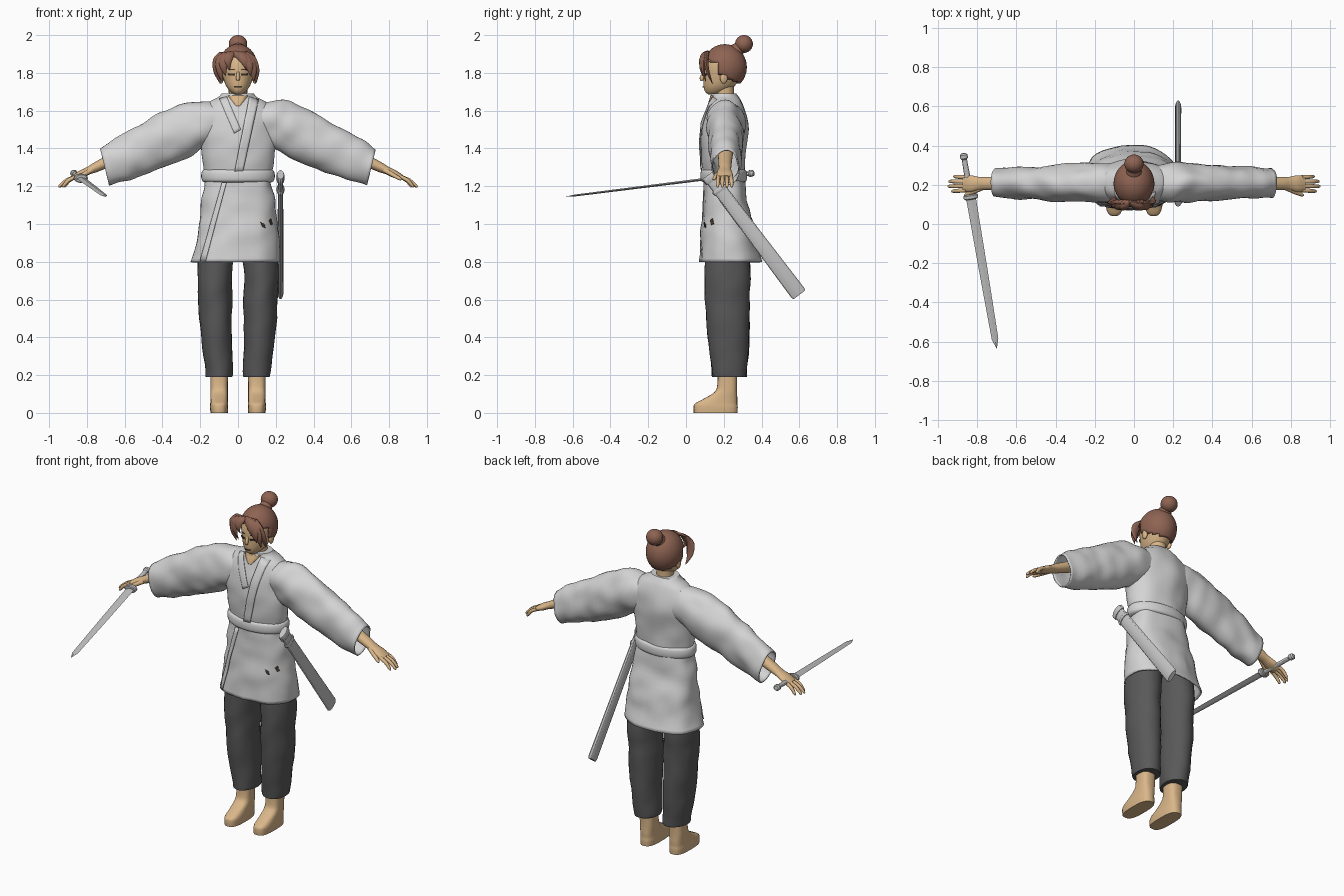
import bpy, bmesh, math
from mathutils import Vector, Matrix, noise
from mathutils.bvhtree import BVHTree

if "Cube" in bpy.data.objects:
    bpy.data.objects.remove(bpy.data.objects["Cube"])


def material(name, r, g, b):
    mat = bpy.data.materials.new(name)
    mat.use_nodes = True
    mat.diffuse_color = (r, g, b, 1)
    mat.node_tree.nodes["Principled BSDF"].inputs["Base Color"].default_value = (r, g, b, 1)
    return mat


SKIN = material("skin", .7, .47, .25)
HAIR = material("brown hair", .27, .125, .085)
CLOTH = material("pale cloth", .66, .66, .66)
TROUSER = material("dark cloth", .1, .1, .1)
METAL = material("grey metal", .56, .56, .56)
DARK = material("dark detail", .06, .04, .03)


def finish(name, bm, mat, thick=0, angle=45):
    """Turn a bmesh into a smooth object, with an optional shell thickness."""
    bmesh.ops.recalc_face_normals(bm, faces=bm.faces)
    mesh = bpy.data.meshes.new(name)
    bm.to_mesh(mesh)
    bm.free()
    mesh.materials.append(mat)
    for poly in mesh.polygons:
        poly.use_smooth = True
    mesh.set_sharp_from_angle(angle=math.radians(angle))
    obj = bpy.data.objects.new(name, mesh)
    bpy.context.collection.objects.link(obj)
    if thick:
        mod = obj.modifiers.new("thickness", "SOLIDIFY")
        mod.thickness = thick
    return obj


def spline(p, q, r, s, t):
    return q + (r - p) * (t / 2) + (p * 2 - q * 5 + r * 4 - s) * (t * t / 2) \
        + (q * 3 - p - r * 3 + s) * (t ** 3 / 2)


def loft(name, rings, mat, sides=24, steps=4, power=1, wrinkle=0, thick=0, caps=True, angle=45):
    """Skin over rings of (centre, first radius vector, second radius vector)."""
    dense = []
    for i in range(len(rings) - 1):
        four = [rings[max(0, min(len(rings) - 1, i + k))] for k in (-1, 0, 1, 2)]
        for j in range(steps):
            dense.append([spline(*[ring[k] for ring in four], j / steps) for k in range(3)])
    dense.append(rings[-1])
    bm = bmesh.new()
    loops = []
    for c, u, v in dense:
        loop = []
        for k in range(sides):
            a = math.tau * k / sides
            co, si = math.cos(a), math.sin(a)
            p = c + u * math.copysign(abs(co) ** power, co) + v * math.copysign(abs(si) ** power, si)
            if wrinkle:
                p += (p - c).normalized() * wrinkle * noise.noise(p * 11)
            loop.append(bm.verts.new(p))
        loops.append(loop)
    for a, b in zip(loops, loops[1:]):
        for k in range(sides):
            n = (k + 1) % sides
            bm.faces.new((a[k], a[n], b[n], b[k]))
    if caps:
        bm.faces.new(loops[0])
        bm.faces.new(loops[-1])
    return finish(name, bm, mat, thick, angle)


def column(name, rows, mat, side=1, **options):
    """Upright loft; rows are height, x, y, half width, half depth in hundredths."""
    rings = [(Vector((x * side, y, z)) / 100, Vector((w / 100, 0, 0)), Vector((0, d / 100, 0)))
             for z, x, y, w, d in rows]
    return loft(name, rings, mat, **options)


def bar(name, a, b, rows, mat, across=(0, 1, 0), bow=(0, 0, 0), **options):
    """Loft from a to b; rows are fraction, half width, half thickness."""
    a, b, bow = Vector(a), Vector(b), Vector(bow)
    d = (b - a).normalized()
    v = d.cross(Vector(across)).normalized()
    u = v.cross(d)
    rings = [(a.lerp(b, t) + bow * math.sin(math.pi * t), u * w, v * h) for t, w, h in rows]
    return loft(name, rings, mat, **options)


def patch(name, target, corners, mat, lift=.004, cells=12):
    """Thin plate laid on the front of target; corners are x, z pairs in order."""
    mesh = target.data
    tree = BVHTree.FromPolygons([v.co for v in mesh.vertices], [p.vertices[:] for p in mesh.polygons])
    a, b, c, d = [Vector(p) for p in corners]
    bm = bmesh.new()
    grid = []
    for i in range(cells + 1):
        t = i / cells
        row = []
        for j in range(5):
            p = a.lerp(d, t).lerp(b.lerp(c, t), j / 4)
            hit = tree.ray_cast(Vector((p.x, -1, p.y)), Vector((0, 1, 0)))[0]
            y = hit.y if hit else .2
            row.append(bm.verts.new((p.x, y - lift, p.y)))
        grid.append(row)
    for r, s in zip(grid, grid[1:]):
        for j in range(4):
            bm.faces.new((r[j], r[j + 1], s[j + 1], s[j]))
    return finish(name, bm, mat, .004)


def ball(name, centre, radii, mat, keep=None, thick=0):
    bm = bmesh.new()
    bmesh.ops.create_uvsphere(bm, u_segments=40, v_segments=28, radius=1,
                              matrix=Matrix.Translation(centre) @ Matrix.Diagonal((*radii, 1)))
    if keep:
        gone = [f for f in bm.faces if not keep(f.calc_center_median())]
        bmesh.ops.delete(bm, geom=gone, context="FACES")
    return finish(name, bm, mat, thick)


# Robe: upper body, skirt and belt
torso = column("robe_body", [
    (120, 0, 20, 17, 10.5), (128, 0, 20, 18, 11), (140, 0, 20, 20, 12.2), (150, 0, 20.5, 21, 12.2),
    (158, 0, 21, 21, 11), (164, 0, 21, 16, 9), (167, 0, 21, 10, 7.5), (169, 0, 20.5, 8, 6.5)],
    CLOTH, sides=40, wrinkle=.01)
skirt = column("robe_skirt", [
    (80, -1.5, 23.5, 23.5, 16.5), (90, -.5, 22.5, 22, 15), (100, 0, 22, 21, 13.8),
    (110, 0, 21, 19.5, 12), (120, 0, 20.5, 18, 11), (127, 0, 20, 17, 10.5)],
    CLOTH, sides=40, power=.85, wrinkle=.012, thick=.008, caps=False)
column("belt", [(122, 0, 20, 17.5, 10.5), (123, 0, 20, 19, 12), (125.5, 0, 20, 19.5, 12.4),
                (128, 0, 20, 19, 12), (129, 0, 20, 17.5, 10.5)], CLOTH, sides=40)

# Neckline, lapels, skirt overlap and small tears
patch("neck_opening", torso, [(-.055, 1.68), (.055, 1.68), (.01, 1.625), (-.01, 1.625)], SKIN, .003)
patch("right_lapel", torso, [(-.1, 1.665), (-.06, 1.675), (.015, 1.5), (-.02, 1.48)], CLOTH, .006)
patch("left_lapel", torso, [(.06, 1.675), (.11, 1.66), (.025, 1.27), (-.02, 1.27)], CLOTH, .009)
patch("skirt_overlap", skirt, [(-.085, 1.22), (-.06, 1.22), (-.17, .805), (-.2, .805)], CLOTH, .007)
patch("small_tear", skirt, [(.12, 1.01), (.14, 1.0), (.145, .98), (.13, .985)], DARK)
patch("large_tear", skirt, [(.165, 1.02), (.175, 1.03), (.185, 1.0), (.175, .995)], DARK)

# Neck, head and face
column("neck", [(158, 0, 21, 6.5, 6), (166, 0, 20.5, 5, 5), (176, 0, 20.5, 5, 5)], SKIN)
head = column("head", [
    (168.5, 0, 14.5, 1.8, 2.5), (170, 0, 16, 4, 5.8), (173, 0, 17.5, 6.3, 8.2), (178, 0, 19, 8, 9.9),
    (184, 0, 19.5, 8.8, 10.4), (190, 0, 20, 7.6, 8.8), (193, 0, 20, 4, 5)], SKIN, sides=32)
bar("nose", (0, .095, 1.81), (0, .08, 1.757), [(0, .006, .004), (.7, .01, .012), (1, .006, .004)],
    SKIN, across=(1, 0, 0), sides=12)
patch("mouth", head, [(-.02, 1.727), (.02, 1.727), (.015, 1.722), (-.015, 1.722)], DARK, .003)
for side, label in ((1, "left"), (-1, "right")):
    for part, low, high in (("eye", 1.786, 1.796), ("brow", 1.815, 1.82)):
        patch(f"{label}_{part}", head, [(side * .018, high), (side * .05, high), (side * .048, low),
                                        (side * .02, low)], DARK, .003)
    ball(f"{label}_ear", (side * .088, .2, 1.775), (.012, .02, .032), SKIN)


# Hair: cap cut open around the face, fringe locks and top bun
def hair_area(c):
    face = c.y < .17 and c.z < 1.885 - .3 * abs(c.x)
    return not face and c.z > 1.8 - .5 * (c.y - .17)


ball("hair_cap", (0, .205, 1.83), (.104, .117, .122), HAIR, hair_area, .012)
ball("hair_bun", (0, .307, 1.953), (.049, .047, .047), HAIR)
bar("bun_base", (0, .25, 1.9), (0, .3, 1.95), [(0, .05, .05), (.6, .035, .035), (1, .03, .03)],
    HAIR, across=(1, 0, 0))
for side in (1, -1):
    for i, (x, y, z) in enumerate([(.045, .085, 1.815), (.066, .088, 1.785), (.084, .105, 1.755),
                                   (.095, .14, 1.745)]):
        bar(f"fringe_lock_{i}_{'left' if side > 0 else 'right'}", (side * .02 * i - .025, .115, 1.91),
            (side * x, y, z), [(0, .014, .01), (.3, .026, .012), (.7, .02, .009), (1, .002, .002)],
            HAIR, across=(1, 0, 0), bow=(side * .022, -.02, .012), sides=10)

# Arms, hands and legs, one of each per side
for side, label in ((1, "left"), (-1, "right")):
    sleeve = [(8, 155, 9, 9), (20, 153, 12.3, 10), (30, 148.5, 13.3, 9.5), (45, 142, 13, 8.8),
              (58, 136, 11.5, 8.2), (70.5, 129.7, 10, 7.6)]
    loft(f"{label}_sleeve",
         [(Vector((side * x, 21, z)) / 100, Vector((side * h / 4, 0, h)) / 100, Vector((0, d / 100, 0)))
          for x, z, h, d in sleeve], CLOTH, sides=32, steps=6, wrinkle=.014, thick=.007, caps=False)
    bar(f"{label}_forearm", (side * .5, .21, 1.42), (side * .87, .205, 1.245),
        [(0, .045, .04), (.62, .034, .028), (.78, .034, .021), (.9, .043, .02), (1, .038, .013)], SKIN)
    for finger, y, reach in (("index", .172, .93), ("middle", .194, .95),
                             ("ring", .216, .945), ("little", .238, .92)):
        bar(f"{label}_{finger}_finger", (side * .855, y, 1.252), (side * reach, y * 1.15 - .031, 1.195),
            [(0, .011, .011), (.5, .0105, .0105), (.9, .008, .008), (1, .003, .003)], SKIN,
            bow=(side * .004, 0, .008), sides=10)
    bar(f"{label}_thumb", (side * .775, .185, 1.285), (side * .865, .145, 1.235),
        [(0, .014, .014), (.5, .013, .012), (.9, .009, .009), (1, .003, .003)], SKIN, sides=10)
    column(f"{label}_trouser_leg", [
        (19, 10, 23, 7, 9), (22, 10, 23, 7.4, 9.4), (40, 11.5, 22.5, 8.1, 11), (60, 12, 22, 9, 11.8),
        (75, 12.2, 22, 9.3, 12), (96, 10.5, 22, 9.8, 11)], TROUSER, side, sides=28, wrinkle=.008)
    column(f"{label}_foot", [
        (0, 10, 15.7, 4.6, 11.6), (3, 10, 15.7, 4.8, 11.7), (5, 10, 16, 4.7, 11.2), (7.5, 10, 18.3, 4.6, 8.9),
        (11, 10, 21, 4.6, 6), (15, 10, 21.8, 4.6, 5.2), (24, 10, 22, 4.8, 5.2)], SKIN, side, power=.7)

# Sword held flat in the right hand
pommel, tip = (-.87, .36, 1.27), (-.7, -.635, 1.145)
for name, rows, sides in (
        ("sword_blade", [(.23, .025, .007), (.6, .022, .006), (.95, .017, .005), (1, .001, .001)], 4),
        ("sword_guard", [(.21, .03, .02), (.215, .037, .024), (.23, .037, .024), (.235, .03, .02)], 16),
        ("sword_grip", [(.02, .013, .012), (.12, .015, .013), (.21, .014, .012)], 12),
        ("sword_pommel", [(0, .012, .012), (.008, .02, .018), (.025, .02, .018), (.033, .012, .012)], 12)):
    bar(name, pommel, tip, rows, METAL, across=(1, 0, 0), sides=sides, steps=1, angle=30)

# Scabbard hanging at the left hip
mouth, end = (.225, .125, 1.255), (.225, .6, .625)
bar("scabbard", mouth, end, [(0, .036, .014), (.5, .039, .015), (.985, .043, .016), (1, .038, .013)],
    METAL, across=(0, 1, 1), sides=12, steps=1, angle=30)
for name, start, stop in (("scabbard_mouth", -.01, .04), ("scabbard_collar", .1, .13)):
    bar(name, mouth, end, [(start, .04, .018), (start + .008, .044, .021), (stop - .008, .044, .021),
                           (stop, .04, .018)], METAL, across=(0, 1, 1), sides=12, steps=1, angle=30)
